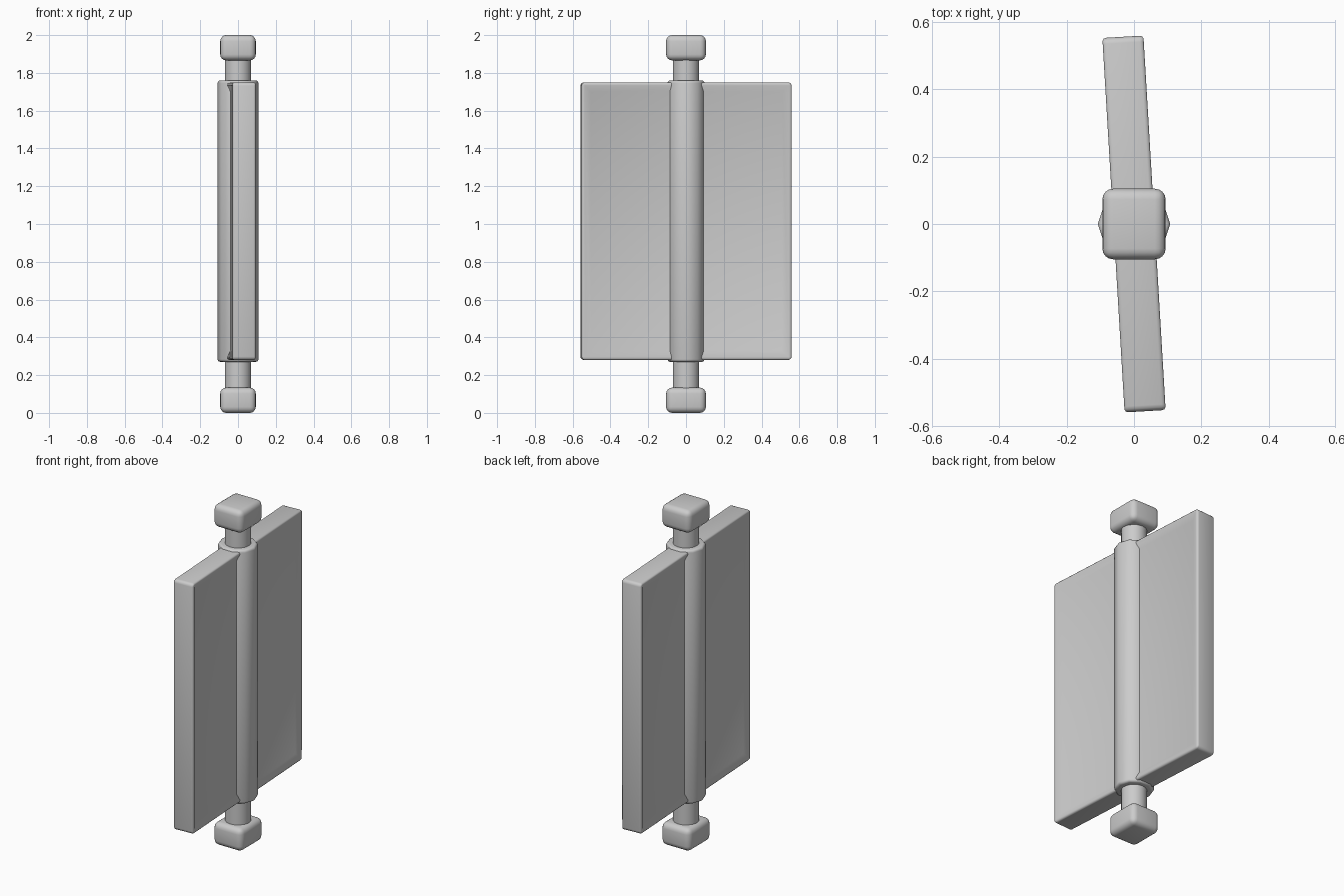
import bpy, bmesh, math
from mathutils import Matrix, Vector

cube = bpy.data.objects.get("Cube")
if cube:
    bpy.data.objects.remove(cube, do_unlink=True)

GREY = (0.6, 0.6, 0.6, 1)
mat = bpy.data.materials.new("plain grey")
mat.use_nodes = True
mat.diffuse_color = GREY
mat.node_tree.nodes["Principled BSDF"].inputs["Base Color"].default_value = GREY


def finish(name, bm, bevel=0, segments=3, angle=60):
    """Turn a bmesh into a smooth shaded object with rounded edges."""
    bmesh.ops.recalc_face_normals(bm, faces=bm.faces)
    if bevel:
        edges = [e for e in bm.edges if e.calc_face_angle(0) > math.radians(50)]
        bmesh.ops.bevel(bm, geom=edges, offset=bevel, segments=segments,
                        profile=0.5, affect='EDGES', clamp_overlap=True)
    mesh = bpy.data.meshes.new(name)
    bm.to_mesh(mesh)
    bm.free()
    mesh.materials.append(mat)
    obj = bpy.data.objects.new(name, mesh)
    bpy.context.collection.objects.link(obj)
    bpy.ops.object.select_all(action='DESELECT')
    obj.select_set(True)
    bpy.context.view_layer.objects.active = obj
    bpy.ops.object.shade_smooth_by_angle(angle=math.radians(angle))
    return obj


def box(size, z):
    bm = bmesh.new()
    bmesh.ops.create_cube(bm, size=1, matrix=Matrix.Translation((0, 0, z)) @ Matrix.Diagonal((*size, 1)))
    return bm


def cylinder(sides, rx, ry, z0, z1):
    bm = bmesh.new()
    bmesh.ops.create_cone(bm, cap_ends=True, segments=sides, radius1=1, radius2=1, depth=1)
    # put a corner of the polygon on the x axis
    bmesh.ops.rotate(bm, verts=bm.verts, matrix=Matrix.Rotation(math.pi / 2, 3, 'Z'))
    bmesh.ops.scale(bm, verts=bm.verts, vec=(rx, ry, z1 - z0))
    bmesh.ops.translate(bm, verts=bm.verts, vec=(0, 0, (z0 + z1) / 2))
    return bm


# Pole with a block at each end
finish("pole", cylinder(16, 0.07, 0.07, 0.08, 1.92))
for name, z in (("bottom_block", 0.067), ("top_block", 1.933)):
    finish(name, box((0.188, 0.21, 0.134), z), bevel=0.032, segments=4)

# Sleeve around the pole
finish("sleeve", cylinder(10, 0.108, 0.103, 0.27, 1.76), bevel=0.014)

# Double wing: slab with a raised rim around a sunken panel on each side
bm = box((0.135, 1.115, 1.47), 1.015)
bm.faces.ensure_lookup_table()
sides = [f for f in bm.faces if abs(f.normal.x) > 0.9]
for face in sides:
    bmesh.ops.inset_region(bm, faces=[face], thickness=0.05, use_even_offset=True)
    bmesh.ops.translate(bm, verts=face.verts, vec=face.normal * -0.022)
wing = finish("wing_panels", bm, bevel=0.018)
wing.rotation_euler.z = math.radians(3.4)
